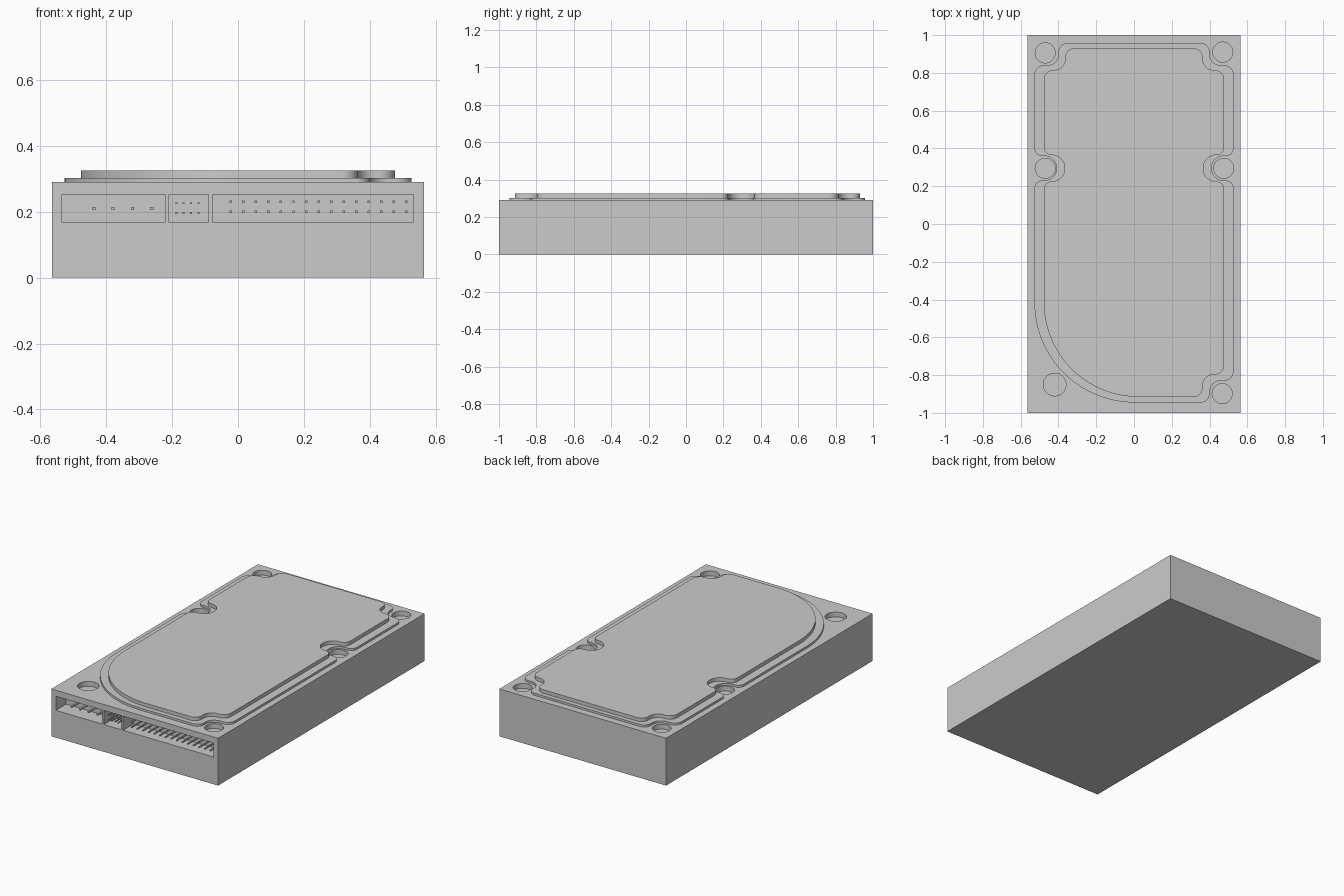
import bpy, bmesh, math
from mathutils import Vector, Matrix

if "Cube" in bpy.data.objects:
    bpy.data.objects.remove(bpy.data.objects["Cube"])


def finish(bm, name):
    bmesh.ops.recalc_face_normals(bm, faces=bm.faces)
    me = bpy.data.meshes.new(name)
    bm.to_mesh(me)
    bm.free()
    ob = bpy.data.objects.new(name, me)
    bpy.context.collection.objects.link(ob)
    return ob


def add_box(bm, x0, x1, y0, y1, z0, z1):
    m = Matrix.Translation(((x0 + x1) / 2, (y0 + y1) / 2, (z0 + z1) / 2))
    m = m @ Matrix.Diagonal((x1 - x0, y1 - y0, z1 - z0, 1))
    bmesh.ops.create_cube(bm, size=1, matrix=m)


def rounded(corners):
    """Outline from (x, y, radius) corners, each replaced by an arc."""
    pts = []
    n = len(corners)
    for i, (x, y, r) in enumerate(corners):
        p = Vector((x, y))
        a = (Vector(corners[i - 1][:2]) - p).normalized()
        b = (Vector(corners[(i + 1) % n][:2]) - p).normalized()
        c = p + (a + b) * r          # all corners are right angles
        steps = 40 if r > 0.2 else 10
        for k in range(steps + 1):
            t = math.pi / 2 * k / steps
            pts.append(c - b * r * math.cos(t) - a * r * math.sin(t))
    return pts


def plate(name, corners, z0, z1):
    bm = bmesh.new()
    face = bm.faces.new([bm.verts.new((p.x, p.y, z0)) for p in rounded(corners)])
    top = bmesh.ops.extrude_face_region(bm, geom=[face])["geom"]
    bmesh.ops.translate(bm, vec=(0, 0, z1 - z0),
                        verts=[v for v in top if isinstance(v, bmesh.types.BMVert)])
    if face.is_valid and len(bm.faces) == len(face.verts) + 1:
        bm.faces.new(list(face.verts))
    return finish(bm, name)


def cover_outline(side, top, bottom, tab_x, tab_y, notch_x, n0, n1, rn, foot_y, big_r):
    """Half outline with corner tab and side notch, mirrored to the left."""
    half = [(tab_x, top, 0.045), (tab_x, tab_y, 0.06), (side, tab_y, 0.05),
            (side, n1, 0.04), (notch_x, n1, rn), (notch_x, n0, rn), (side, n0, 0.04)]
    foot = [(side, foot_y, 0.05), (tab_x, foot_y, 0.06), (tab_x, bottom, 0.045)]
    left = [(-x, y, r) for x, y, r in reversed(half)]
    return half + foot + [(-side, bottom, big_r)] + left


# Main case
bm = bmesh.new()
add_box(bm, -0.565, 0.565, -1, 1, 0, 0.29)
case = finish(bm, "case")

# Cutter: connector pockets and round screw recesses
BACK = -0.90
bm = bmesh.new()
for x0, x1 in ((-0.535, -0.222), (-0.21, -0.09), (-0.078, 0.533)):
    add_box(bm, x0, x1, -1.1, BACK, 0.167, 0.253)
for x, y, r in ((-0.47, 0.906, 0.053), (0.47, 0.91, 0.053), (-0.47, 0.295, 0.053),
                (0.475, 0.295, 0.053), (-0.42, -0.85, 0.06), (0.467, -0.898, 0.053)):
    bmesh.ops.create_cone(bm, cap_ends=True, segments=40, radius1=r, radius2=r,
                          depth=0.1, matrix=Matrix.Translation((x, y, 0.31)))
cutter = finish(bm, "recess_cutter")
cutter.hide_render = True
mod = case.modifiers.new("recesses", "BOOLEAN")
mod.operation = "DIFFERENCE"
mod.solver = "EXACT"
mod.object = cutter
bpy.context.view_layer.objects.active = case
bpy.ops.object.modifier_apply(modifier=mod.name)
bpy.data.objects.remove(cutter)

# Two stepped cover plates
lower = plate("lower_cover", cover_outline(0.527, 0.957, -0.945, 0.40, 0.84, 0.41,
              0.23, 0.36, 0.064, -0.83, 0.53), 0.286, 0.303)
upper = plate("upper_cover", cover_outline(0.477, 0.93, -0.915, 0.363, 0.815, 0.367,
              0.225, 0.365, 0.068, -0.797, 0.5), 0.300, 0.325)


# Connector pins
def pins(name, xs, zs, size, front):
    bm = bmesh.new()
    h = size / 2
    for x in xs:
        for z in zs:
            add_box(bm, x - h, x + h, front, BACK + 0.01, z - h, z + h)
    return finish(bm, name)


pins("power_pins", [-0.438 + 0.0587 * i for i in range(4)], [0.21], 0.01, -0.99)
pins("jumper_pins", [-0.187 + 0.0222 * i for i in range(4)], [0.197, 0.226], 0.006, -0.99)
pins("data_pins", [-0.022 + 0.0381 * i for i in range(15)], [0.2, 0.231], 0.0075, -1.0)

# Smooth the rounded walls, keep edges sharp
for ob in bpy.context.scene.objects:
    ob.select_set(ob in (case, lower, upper))
bpy.context.view_layer.objects.active = case
bpy.ops.object.shade_smooth_by_angle(angle=math.radians(30))
